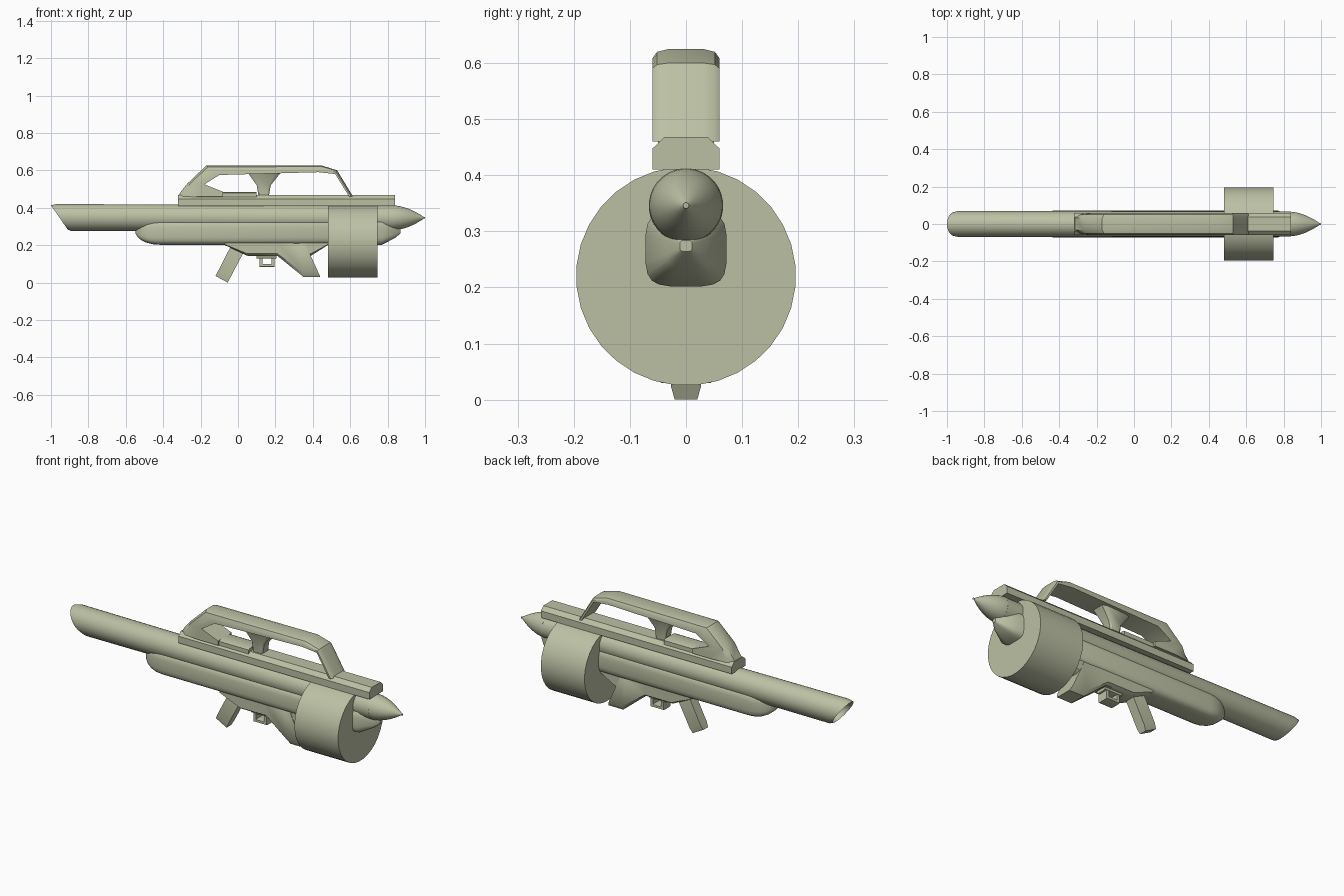
import bpy, bmesh, math
from mathutils import Vector

cube = bpy.data.objects.get("Cube")
if cube:
    bpy.data.objects.remove(cube, do_unlink=True)

sage = bpy.data.materials.new("sage_grey")
sage.use_nodes = True
sage.diffuse_color = (.5, .53, .37, 1)
sage.node_tree.nodes["Principled BSDF"].inputs["Base Color"].default_value = sage.diffuse_color


def rounded(sides, boxiness=1):
    """Superellipse section: (width factor, factor from low edge to high edge)."""
    def soften(value):
        return math.copysign(abs(value) ** (1 / boxiness), value)
    angles = [math.tau * (step + .5) / sides for step in range(sides)]
    reach = soften(math.cos(angles[0]))
    return [(soften(math.cos(angle)) / reach, .5 + .5 * soften(math.sin(angle)) / reach)
            for angle in angles]


def domed(sides):
    """Flat low edge, straight sides and a softened high edge."""
    crown = [(side, 2 * rise - 1) for side, rise in rounded(sides, 2) if rise > .5]
    return [(1, 0)] + crown + [(-1, 0)]


def loft(name, low_path, high_path, widths, section):
    """Skin a section between two (x, z) edges; widths is one half width or a list."""
    if not isinstance(widths, list):
        widths = [widths] * len(low_path)
    bm = bmesh.new()
    rings = []
    for (low_x, low_z), (high_x, high_z), width in zip(low_path, high_path, widths):
        low, high = Vector((low_x, 0, low_z)), Vector((high_x, 0, high_z))
        rings.append([bm.verts.new(low.lerp(high, rise) + Vector((0, side * width, 0)))
                      for side, rise in section])
    for ring, following in zip(rings, rings[1:]):
        for i in range(len(section)):
            bm.faces.new((ring[i - 1], ring[i], following[i], following[i - 1]))
    bm.faces.new(rings[0])
    bm.faces.new(rings[-1])
    bmesh.ops.recalc_face_normals(bm, faces=bm.faces)
    mesh = bpy.data.meshes.new(name)
    bm.to_mesh(mesh)
    bm.free()
    mesh.materials.append(sage)
    part = bpy.data.objects.new(name, mesh)
    bpy.context.collection.objects.link(part)
    bpy.ops.object.select_all(action='DESELECT')
    part.select_set(True)
    bpy.context.view_layer.objects.active = part
    bpy.ops.object.shade_smooth_by_angle(angle=math.radians(35))


def bar(name, rear, front, bottom, top, width, section):
    """Straight length of one section along x."""
    loft(name, [(rear, bottom), (front, bottom)], [(rear, top), (front, top)], width, section)


def spindle(name, profile, axis_z, below, above, width, section):
    """Tapering form along x; profile gives (x, size factor)."""
    loft(name, [(x, axis_z - below * size) for x, size in profile],
         [(x, axis_z + above * size) for x, size in profile],
         [width * size for x, size in profile], section)


ROUND = rounded(32)
CHAMFERED = rounded(8, 3)
HULL = rounded(20, 2)

# Long tube, hollow behind its slanted mouth
loft("barrel", [(-.7, .29), (-.9, .29), (-.91, .283), (-.89, .275), (.84, .28)],
     [(-.75, .4), (-.98, .4), (-1, .413), (-.97, .42), (.84, .41)],
     [.058, .058, .065, .07, .066], ROUND)

# Pointed nose
nose_steps = [step / 8 for step in range(8)] + [.97]
spindle("nose_cone", [(.83 + .17 * t, 1 - t ** 1.8) for t in nose_steps] + [(1, .08)],
        .346, .066, .066, .066, ROUND)

# Lower housing: rounded rear, straight middle, tapered front
rear_curve = [math.radians(angle) for angle in range(10, 100, 16)]
spindle("lower_housing",
        [(-.42 - .13 * math.cos(angle), math.sin(angle)) for angle in rear_curve]
        + [(.77, 1), (.84, .5), (.87, .15)], .275, .073, .06, .072, HULL)

# Drum
bar("drum", .48, .745, .026, .414, .195, ROUND)

# Keel, its hooked fin and the brace behind the drum
loft("keel", [(-.07, .2), (.05, .143), (.21, .143), (.35, .03), (.44, .03)],
     [(-.07, .23), (.05, .23), (.21, .23), (.32, .23), (.35, .23)], .06, CHAMFERED)
loft("keel_brace", [(.33, .143), (.39, .143), (.48, .2)],
     [(.33, .23), (.39, .23), (.48, .23)], .058, CHAMFERED)

# Raked grip
loft("grip", [(-.12, .035), (-.055, 0)], [(-.02, .23), (.045, .19)], .027, CHAMFERED)

# Trigger guard
bar("guard_mount", .1, .205, .128, .15, .03, CHAMFERED)
bar("guard_floor", .115, .195, .083, .1, .03, CHAMFERED)
for name, rear in (("guard_rear", .115), ("guard_front", .18)):
    bar(name, rear, rear + .015, .085, .135, .03, CHAMFERED)

# Top rail
bar("top_rail", -.32, .84, .41, .468, .06, domed(8))
bar("rail_pad", -.25, .1, .44, .485, .05, CHAMFERED)

# Carrying handle, from its inner edge to its outer edge
loft("handle",
     [(-.08, .46), (-.08, .485), (-.18, .525), (-.1, .575), (.43, .59), (.52, .58), (.594, .46)],
     [(-.32, .46), (-.31, .48), (-.27, .53), (-.17, .625), (.45, .625), (.53, .6), (.615, .46)],
     .06, domed(12))

# Flared post under the handle
loft("handle_post", [(.11, .46), (.1, .52), (.05, .59)], [(.165, .46), (.175, .52), (.23, .59)],
     [.03, .03, .045], CHAMFERED)
